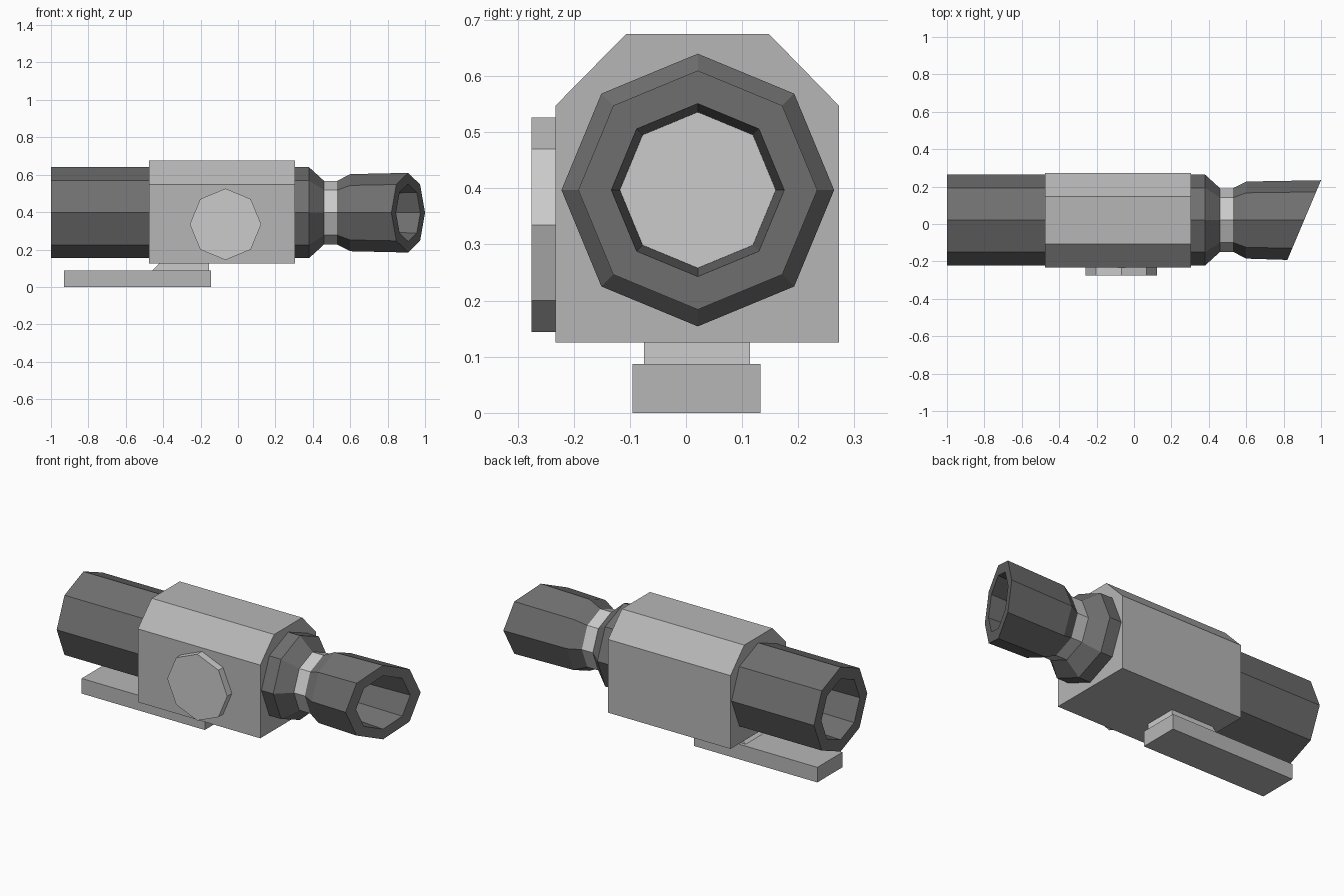
import bpy, bmesh
from math import sin, cos, pi

if "Cube" in bpy.data.objects:
    bpy.data.objects.remove(bpy.data.objects["Cube"])

AXIS_Y, AXIS_Z = 0.021, 0.397


def material(name, v):
    m = bpy.data.materials.new(name)
    m.diffuse_color = (v, v, v, 1)
    m.use_nodes = True
    m.node_tree.nodes["Principled BSDF"].inputs["Base Color"].default_value = m.diffuse_color
    return m


LIGHT = material("light_grey", 0.8)
MID = material("mid_grey", 0.47)
DARK = material("dark_grey", 0.16)


def finish(name, bm, mat):
    bmesh.ops.recalc_face_normals(bm, faces=bm.faces)
    me = bpy.data.meshes.new(name)
    bm.to_mesh(me)
    bm.free()
    me.materials.append(mat)
    ob = bpy.data.objects.new(name, me)
    bpy.context.collection.objects.link(ob)
    return ob


def slant(y):
    # plane of the angled hood mouth
    return 0.82 + (y - (AXIS_Y - 0.213)) * 0.18 / 0.426


def tube(name, profile, mat):
    """Eight-sided lathe along x; an x of None lies on the slanted mouth."""
    bm = bmesh.new()
    rings = []
    for x, r in profile:
        ring = []
        for i in range(8):
            a = i * pi / 4
            y, z = AXIS_Y + r * cos(a), AXIS_Z + r * sin(a)
            ring.append(bm.verts.new((slant(y) if x is None else x, y, z)))
        rings.append(ring)
    for a, b in zip(rings, rings[1:]):
        for i in range(8):
            j = (i + 1) % 8
            bm.faces.new((a[i], a[j], b[j], b[i]))
    bm.faces.new(rings[0])
    bm.faces.new(rings[-1])
    return finish(name, bm, mat)


def prism(name, pts, direction, mat):
    """Extrude a flat outline of 3D points along a direction."""
    bm = bmesh.new()
    face = bm.faces.new([bm.verts.new(p) for p in pts])
    out = bmesh.ops.extrude_face_region(bm, geom=[face], use_keep_orig=True)
    verts = [g for g in out["geom"] if isinstance(g, bmesh.types.BMVert)]
    bmesh.ops.translate(bm, verts=verts, vec=direction)
    return finish(name, bm, mat)


# Housing with chamfered top edges
outline = [(-0.233, 0.125), (0.273, 0.125), (0.273, 0.547),
           (0.148, 0.675), (-0.107, 0.675), (-0.233, 0.547)]
prism("housing", [(-0.475, y, z) for y, z in outline], (0.78, 0, 0), MID)

# Round side cap
prism("side_knob", [(-0.067 + 0.191 * cos(i * pi / 4), -0.233,
                     0.335 + 0.191 * sin(i * pi / 4)) for i in range(8)],
      (0, -0.042, 0), LIGHT)

# Foot and its connecting block
foot = [(-0.93, 0), (-0.145, 0), (-0.145, 0.087), (-0.93, 0.087)]
prism("foot_rail", [(x, -0.095, z) for x, z in foot], (0, 0.228, 0), MID)
stem = [(-0.46, 0.087), (-0.155, 0.087), (-0.155, 0.125), (-0.42, 0.125)]
prism("foot_block", [(x, -0.075, z) for x, z in stem], (0, 0.189, 0), LIGHT)

# Rear tube, hollow at the back
tube("rear_tube", [(-0.475, 0.243), (-1.0, 0.243), (-1.0, 0.175), (-0.6, 0.165)], DARK)

# Front collar, light neck ring, slanted hood and lens
tube("front_collar", [(0.305, 0.243), (0.38, 0.243), (0.46, 0.17)], DARK)
tube("neck_ring", [(0.46, 0.17), (0.53, 0.17)], LIGHT)
tube("front_hood", [(0.53, 0.17), (0.60, 0.206), (None, 0.213),
                    (None, 0.154), (0.60, 0.139)], DARK)
tube("front_lens", [(0.60, 0.139), (0.605, 0.139)], LIGHT)
